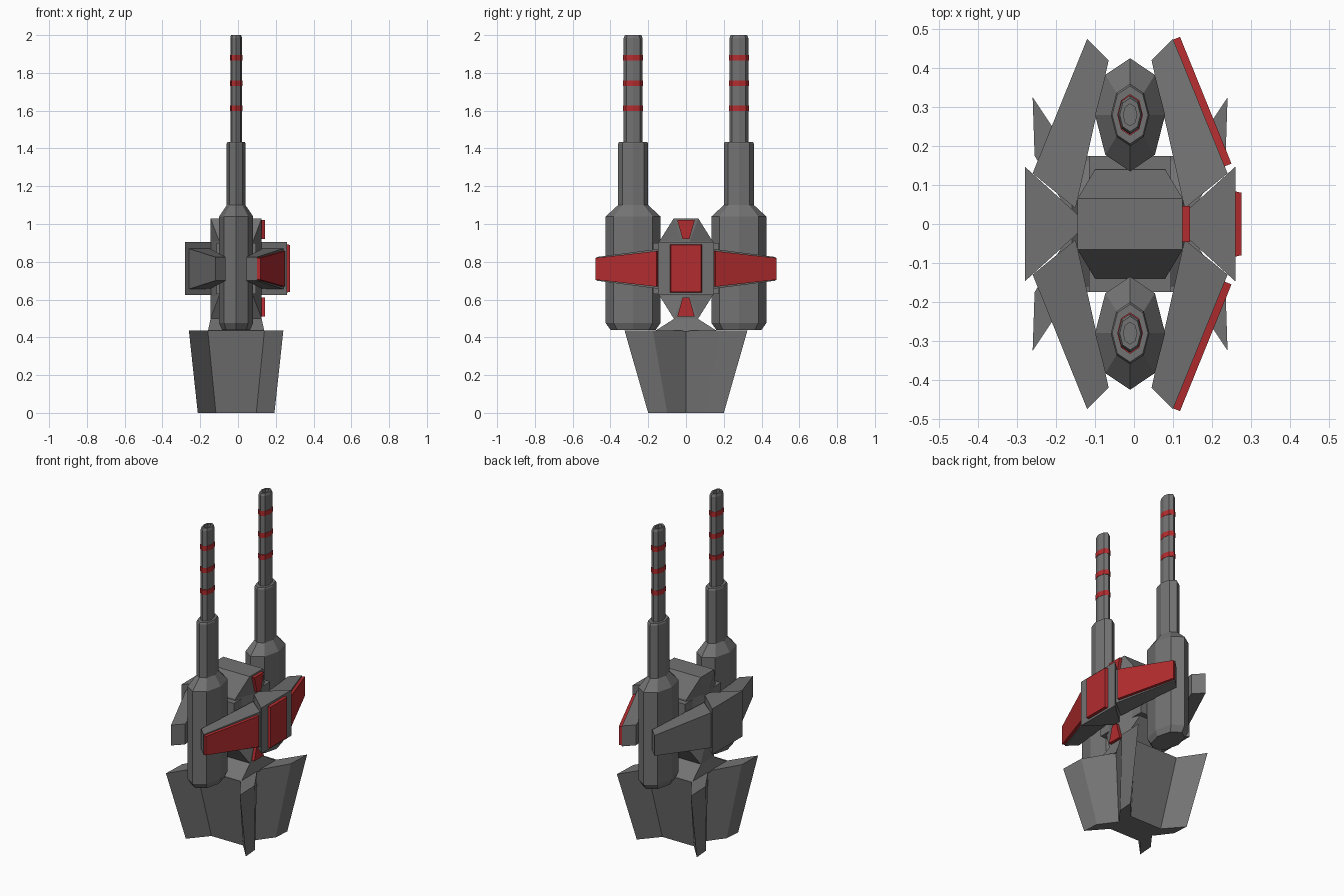
import bpy, bmesh, math

if "Cube" in bpy.data.objects:
    bpy.data.objects.remove(bpy.data.objects["Cube"])

CX = -0.01          # hull centreline; the plates on one side shift the bounds
ZM = 0.765          # mid height of hull and armour


def material(name, rgb):
    m = bpy.data.materials.new(name)
    m.diffuse_color = (*rgb, 1.0)
    m.use_nodes = True
    m.node_tree.nodes["Principled BSDF"].inputs["Base Color"].default_value = m.diffuse_color
    return m


GREY = material("gunmetal grey", (0.17, 0.17, 0.17))
RED = material("signal red", (0.45, 0.025, 0.028))


def loft(name, rings, mat):
    """Skin a stack of equal-length rings and cap both ends."""
    bm = bmesh.new()
    loops = [[bm.verts.new((x + CX, y, z)) for x, y, z in r] for r in rings]
    n = len(loops[0])
    for a, b in zip(loops, loops[1:]):
        for i in range(n):
            j = (i + 1) % n
            bm.faces.new((a[i], a[j], b[j], b[i]))
    bm.faces.new(loops[0][::-1])
    bm.faces.new(loops[-1])
    bmesh.ops.remove_doubles(bm, verts=bm.verts, dist=1e-5)
    bmesh.ops.recalc_face_normals(bm, faces=bm.faces)
    me = bpy.data.meshes.new(name)
    bm.to_mesh(me)
    bm.free()
    me.materials.append(mat)
    ob = bpy.data.objects.new(name, me)
    bpy.context.collection.objects.link(ob)
    return ob


def flat(points, z):
    return [(x, y, z) for x, y in points]


def rect(hx, hy, z):
    return flat([(hx, hy), (-hx, hy), (-hx, -hy), (hx, -hy)], z)


def oval(cy, ry, z, ratio=0.62):
    return [(ry * ratio * math.cos(math.pi * i / 4),
             cy + ry * math.sin(math.pi * i / 4), z) for i in range(8)]


def star(notch, side, corner, inner, z):
    """Four-lobed base outline, mirrored from one quadrant."""
    q = [side, corner, inner]
    half = [notch] + q + [(-x, y) for x, y in reversed(q)]
    return flat(half + [(-x, -y) for x, y in half], z)


# flared four-lobed base and the neck above it
loft("base", [
    star((0.12, 0), (0.195, 0.10), (0.203, 0.20), (0.107, 0.09), 0.0),
    star((0.14, 0), (0.245, 0.175), (0.25, 0.325), (0.15, 0.175), 0.435),
], GREY)
loft("neck", [rect(0.15, 0.17, 0.43), rect(0.135, 0.06, 0.50)], GREY)


# hull core, pinched around its middle
def core_ring(end_y, side_x, side_y, z):
    q = [(0.135, end_y), (side_x, side_y)]
    half = q + [(-x, y) for x, y in reversed(q)]
    return flat(half + [(-x, -y) for x, y in half], z)


loft("hull_core", [
    core_ring(0.065, 0.135, 0.065, 0.50), core_ring(0.02, 0.09, 0.14, 0.62),
    core_ring(0.02, 0.09, 0.14, 0.91), core_ring(0.065, 0.135, 0.065, 1.03),
], GREY)
loft("cannon_mount", [rect(0.105, 0.175, 0.63), rect(0.105, 0.175, 0.90)], GREY)

# cannons: (radius, height) up the housing, sleeve and barrel, then the bore
PROFILE = [(0.12, 0.44), (0.145, 0.475), (0.145, 1.04), (0.08, 1.10),
           (0.08, 1.425), (0.074, 1.435), (0.05, 1.435), (0.05, 1.985),
           (0.043, 2.0), (0.028, 2.0), (0.028, 1.96)]
for s, tag in ((-1, "front"), (1, "back")):
    cy = 0.28 * s
    loft(f"{tag}_cannon", [oval(cy, r, z) for r, z in PROFILE], GREY)
    for k, z in enumerate((1.612, 1.745, 1.88)):
        loft(f"{tag}_barrel_band_{k + 1}",
             [oval(cy, 0.053, z - 0.015), oval(cy, 0.053, z + 0.015)], RED)

# armour on both flanks: centre wedge and two swept wings
WEDGE = [(0.27, 0.147), (0.27, -0.147), (0.13, -0.02), (0.13, 0.02)]
for sx, side in ((-1, "left"), (1, "right")):
    loft(f"{side}_armour_wedge",
         [flat([(sx * x, y) for x, y in WEDGE], z) for z in (0.625, 0.905)], GREY)
    for sy, tag in ((-1, "front"), (1, "back")):
        def section(xo, yo, xi, yi, lo, hi):
            return [(sx * xo, sy * yo, lo), (sx * xo, sy * yo, hi),
                    (sx * xi, sy * yi, hi), (sx * xi, sy * yi, lo)]
        loft(f"{side}_{tag}_wing", [
            section(0.25, 0.13, 0.14, 0.04, 0.655, 0.87),
            section(0.11, 0.475, 0.055, 0.42, 0.70, 0.825)], GREY)

# red plates on the right flank only
for s, tag in ((-1, "front"), (1, "back")):
    nx, ny = 0.017, 0.007
    edge = [(0.243, 0.148, 0.668, 0.857), (0.111, 0.473, 0.705, 0.82)]

    def plate_section(x, y, lo, hi):
        return [(x - 0.005, s * (y - 0.002), lo), (x - 0.005, s * (y - 0.002), hi),
                (x + nx, s * (y + ny), hi), (x + nx, s * (y + ny), lo)]
    loft(f"{tag}_wing_plate", [plate_section(*e) for e in edge], RED)

loft("wedge_plate", [[(x, y, z) for y, z in
     ((-h, 0.765 - v), (h, 0.765 - v), (h, 0.765 + v), (-h, 0.765 + v))]
     for x, h, v in ((0.265, 0.085, 0.128), (0.286, 0.08, 0.124))], RED)

for s, tag in ((-1, "lower"), (1, "upper")):
    trapezoid = [(-0.018, 0.155), (0.018, 0.155), (0.046, 0.255), (-0.046, 0.255)]
    loft(f"{tag}_hull_plate", [[(x, y, ZM + s * d) for y, d in trapezoid]
                               for x in (0.13, 0.153)], RED)
